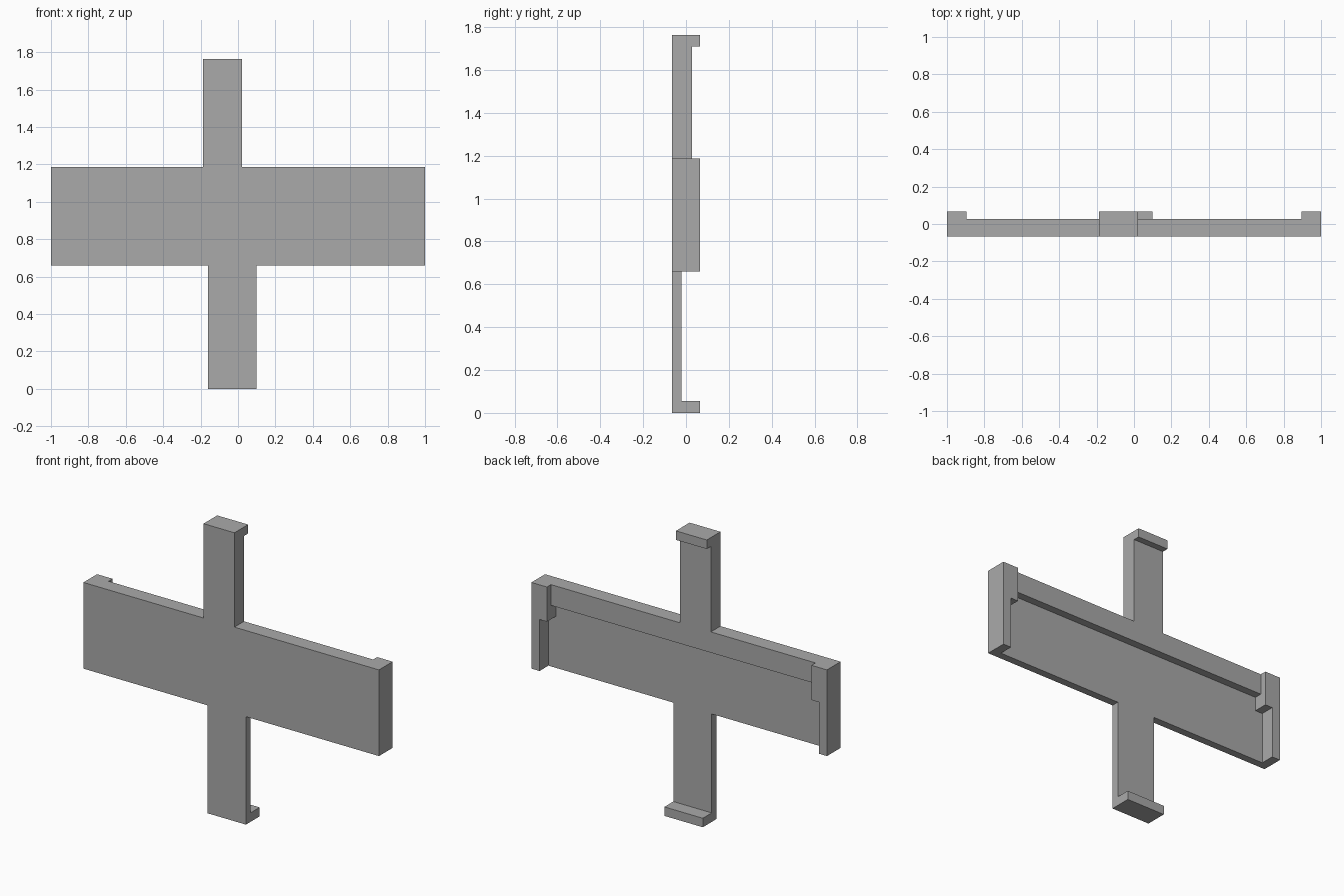
import bpy
import bmesh
from mathutils import Vector

default = bpy.data.objects.get("Cube")
if default:
    bpy.data.objects.remove(default, do_unlink=True)

grey = bpy.data.materials.new("plain grey")
grey.use_nodes = True
colour = (0.4, 0.4, 0.4, 1)
grey.diffuse_color = colour
grey.node_tree.nodes["Principled BSDF"].inputs["Base Color"].default_value = colour

# Shared depths: front face, thin plate, thick band, lip
FRONT, THIN, THICK, LIP = -0.066, -0.02, 0.027, 0.066
BOTTOM, PANEL_LOW, STEP, BAND_LOW, PANEL_TOP, TOP = 0, 0.66, 0.975, 1.06, 1.187, 1.764
LIP_HEIGHT = 0.055


def box(name, x, z, back):
    """Block from the common front plane to the given back depth."""
    bm = bmesh.new()
    bmesh.ops.create_cube(bm, size=1)
    low, high = Vector((x[0], FRONT, z[0])), Vector((x[1], back, z[1]))
    for v in bm.verts:
        v.co = [a + (c + 0.5) * (b - a) for a, b, c in zip(low, high, v.co)]
    mesh = bpy.data.meshes.new(name)
    bm.to_mesh(mesh)
    bm.free()
    mesh.materials.append(grey)
    obj = bpy.data.objects.new(name, mesh)
    bpy.context.collection.objects.link(obj)
    return obj


upper_x, lower_x = (-0.187, 0.022), (-0.16, 0.10)
bracket = box("cross_bracket", (-1, 1), (PANEL_LOW, PANEL_TOP), THIN)

parts = [
    # Thicker band along the top of the panel, and the upper arm
    box("upper_band", (-1, 1), (BAND_LOW, PANEL_TOP), THICK),
    box("upper_arm", upper_x, (BAND_LOW, TOP), THICK),
    box("upper_hook", upper_x, (TOP - LIP_HEIGHT, TOP), LIP),
    # Thin lower arm with its hook
    box("lower_arm", lower_x, (BOTTOM, PANEL_LOW + 0.1), THIN),
    box("lower_hook", lower_x, (BOTTOM, LIP_HEIGHT), LIP),
]
# Stepped lips at both ends
for side in (-1, 1):
    for name, width, low in (("end_lip", 0.055, PANEL_LOW), ("end_step", 0.105, STEP)):
        x = sorted((side, side * (1 - width)))
        parts.append(box(name, x, (low, PANEL_TOP), LIP))

# Fuse everything into one clean solid
for part in parts:
    union = bracket.modifiers.new("union", "BOOLEAN")
    union.operation = "UNION"
    union.solver = "EXACT"
    union.object = part
bpy.context.view_layer.update()
fused = bpy.data.meshes.new_from_object(
    bracket.evaluated_get(bpy.context.evaluated_depsgraph_get()))
bracket.modifiers.clear()
bracket.data = fused
for part in parts:
    bpy.data.objects.remove(part, do_unlink=True)

bm = bmesh.new()
bm.from_mesh(fused)
bmesh.ops.remove_doubles(bm, verts=bm.verts, dist=0.0001)
bmesh.ops.dissolve_limit(bm, angle_limit=0.01, verts=bm.verts, edges=bm.edges)
bmesh.ops.recalc_face_normals(bm, faces=bm.faces)
bm.to_mesh(fused)
bm.free()
